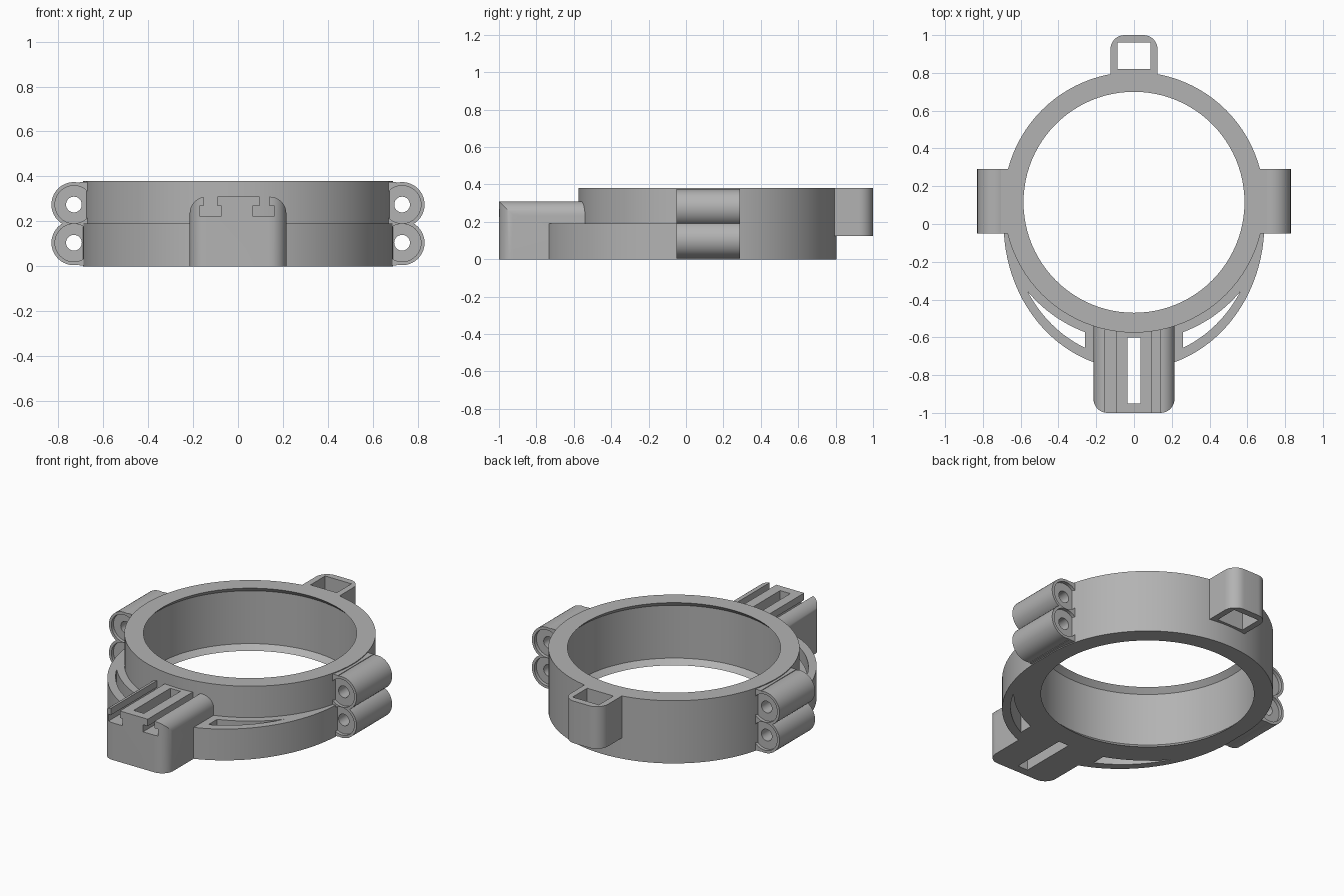
import bpy, bmesh
from math import sin, cos, pi, radians, sqrt

cube = bpy.data.objects.get("Cube")
if cube:
    bpy.data.objects.remove(cube, do_unlink=True)

GREY = (0.45, 0.45, 0.45, 1)
mat = bpy.data.materials.new("plain grey")
mat.use_nodes = True
mat.diffuse_color = GREY
mat.node_tree.nodes["Principled BSDF"].inputs["Base Color"].default_value = GREY

CY = 0.115      # ring centre in y
RING = 0.69     # ring outer radius
TOP = 0.38


def finish(name, bm):
    bmesh.ops.recalc_face_normals(bm, faces=bm.faces)
    mesh = bpy.data.meshes.new(name)
    bm.to_mesh(mesh)
    bm.free()
    mesh.materials.append(mat)
    ob = bpy.data.objects.new(name, mesh)
    bpy.context.collection.objects.link(ob)
    return ob


def prism(name, pts, lo, hi, axis="z"):
    """Extrude a 2D outline along z (x, y points) or along y (x, z points)."""
    bm = bmesh.new()
    put = (lambda a, b, h: (a, b, h)) if axis == "z" else (lambda a, b, h: (a, h, b))
    face = bm.faces.new([bm.verts.new(put(a, b, lo)) for a, b in pts])
    ext = bmesh.ops.extrude_face_region(bm, geom=[face])
    moved = [v for v in ext["geom"] if isinstance(v, bmesh.types.BMVert)]
    bmesh.ops.translate(bm, verts=moved, vec=put(0, 0, hi - lo))
    return finish(name, bm)


def arc(cx, cy, rx, ry, start, end, n):
    angles = [radians(start + (end - start) * i / n) for i in range(n + 1)]
    return [(cx + rx * cos(a), cy + ry * sin(a)) for a in angles]


def circle(cx, cy, r, n=40):
    return arc(cx, cy, r, r, 0, 360, n)[:-1]


def rect(x0, x1, y0, y1):
    return [(x0, y0), (x1, y0), (x1, y1), (x0, y1)]


def round_top(half, y0, y1, r):
    """Outline with square lower corners and rounded upper corners."""
    return ([(-half, y0), (half, y0)] + arc(half - r, y1 - r, r, r, 0, 90, 10)
            + arc(r - half, y1 - r, r, r, 90, 180, 10))


def combine(target, tool, operation="DIFFERENCE"):
    mod = target.modifiers.new("cut", "BOOLEAN")
    mod.operation = operation
    mod.solver = "EXACT"
    mod.object = tool
    bpy.context.view_layer.objects.active = target
    bpy.ops.object.modifier_apply(modifier=mod.name)
    bpy.data.objects.remove(tool, do_unlink=True)


# Main ring, chamfered to a lip at both ends of the bore
bm = bmesh.new()
profile = [(0.585, 0), (RING, 0), (RING, TOP), (0.585, TOP),
           (0.615, TOP - 0.03), (0.615, 0.03)]
verts = [bm.verts.new((r, CY, z)) for r, z in profile]
edges = [bm.edges.new((verts[i - 1], verts[i])) for i in range(len(verts))]
bmesh.ops.spin(bm, geom=verts + edges, cent=(0, CY, 0), axis=(0, 0, 1),
               angle=2 * pi, steps=96, use_duplicate=False)
bmesh.ops.remove_doubles(bm, verts=bm.verts, dist=0.0005)
parts = [finish("main_ring", bm)]

# Low elliptical apron around the front, with a crescent window on each side
outer = arc(0, 0, RING, 0.77, -184, 4, 64)
inner = arc(0, CY, 0.65, 0.65, -4, -176, 64)
apron = prism("front_apron", outer + inner, 0, 0.19)
for side in (-1, 1):
    xs = [0.26 + 0.318 * i / 20 for i in range(21)]
    near = [(side * x, CY - sqrt(0.735 ** 2 - x * x)) for x in xs]
    far = [(side * x, -0.715 * sqrt(1 - (x / 0.65) ** 2)) for x in xs[:-1]]
    combine(apron, prism("window_cutter", near + far[::-1], -0.1, 0.3))
parts.append(apron)

# Front mounting block: rounded front profile crossed with rounded plan
block = prism("mounting_block", round_top(0.215, 0, 0.31, 0.075), -1, -0.52, "y")
plan = [(x, -y) for x, y in round_top(0.215, 0.4, 1, 0.075)]
combine(block, prism("plan_cutter", plan, -0.1, 0.5), "INTERSECT")

# T-shaped slots along the block top
for x0, x1, n0, n1 in ((-0.172, -0.074, -0.153, -0.092), (0.064, 0.162, 0.095, 0.14)):
    tee = [(x0, 0.225), (x1, 0.225), (x1, 0.268), (n1, 0.268),
           (n1, 0.4), (n0, 0.4), (n0, 0.268), (x0, 0.268)]
    combine(block, prism("slot_cutter", tee, -1.1, -0.4, "y"))

# Central slot through block and apron
for body in (block, apron):
    combine(body, prism("centre_cutter", rect(-0.034, 0.034, -0.95, -0.6), -0.1, 0.5))
parts.append(block)

# Rear loop
loop = prism("rear_loop", round_top(0.125, 0.76, 1, 0.075), 0.125, TOP)
combine(loop, prism("loop_cutter", rect(-0.088, 0.088, 0.82, 0.96), 0, 0.5))
parts.append(loop)

# Paired side tubes with recessed ends, on a flange against the ring
Y0, Y1 = -0.05, 0.29
for side, label in ((1, "left"), (-1, "right")):
    tubes = prism(label + "_tubes", rect(*sorted((side * 0.64, side * 0.705)), 0.005, 0.375),
                  Y0, Y1, "y")
    for z in (0.105, 0.275):
        combine(tubes, prism("tube", circle(side * 0.73, z, 0.1), Y0, Y1, "y"), "UNION")
    for z in (0.105, 0.275):
        combine(tubes, prism("bore", circle(side * 0.73, z, 0.035), -0.2, 0.5, "y"))
        for a, b in ((-0.2, Y0 + 0.02), (Y1 - 0.02, 0.5)):
            combine(tubes, prism("recess", circle(side * 0.73, z, 0.084), a, b, "y"))
    parts.append(tubes)

# Smooth curved walls, keep edges crisp
bpy.ops.object.select_all(action="DESELECT")
for ob in parts:
    ob.select_set(True)
bpy.context.view_layer.objects.active = parts[0]
bpy.ops.object.shade_smooth_by_angle(angle=radians(30))
